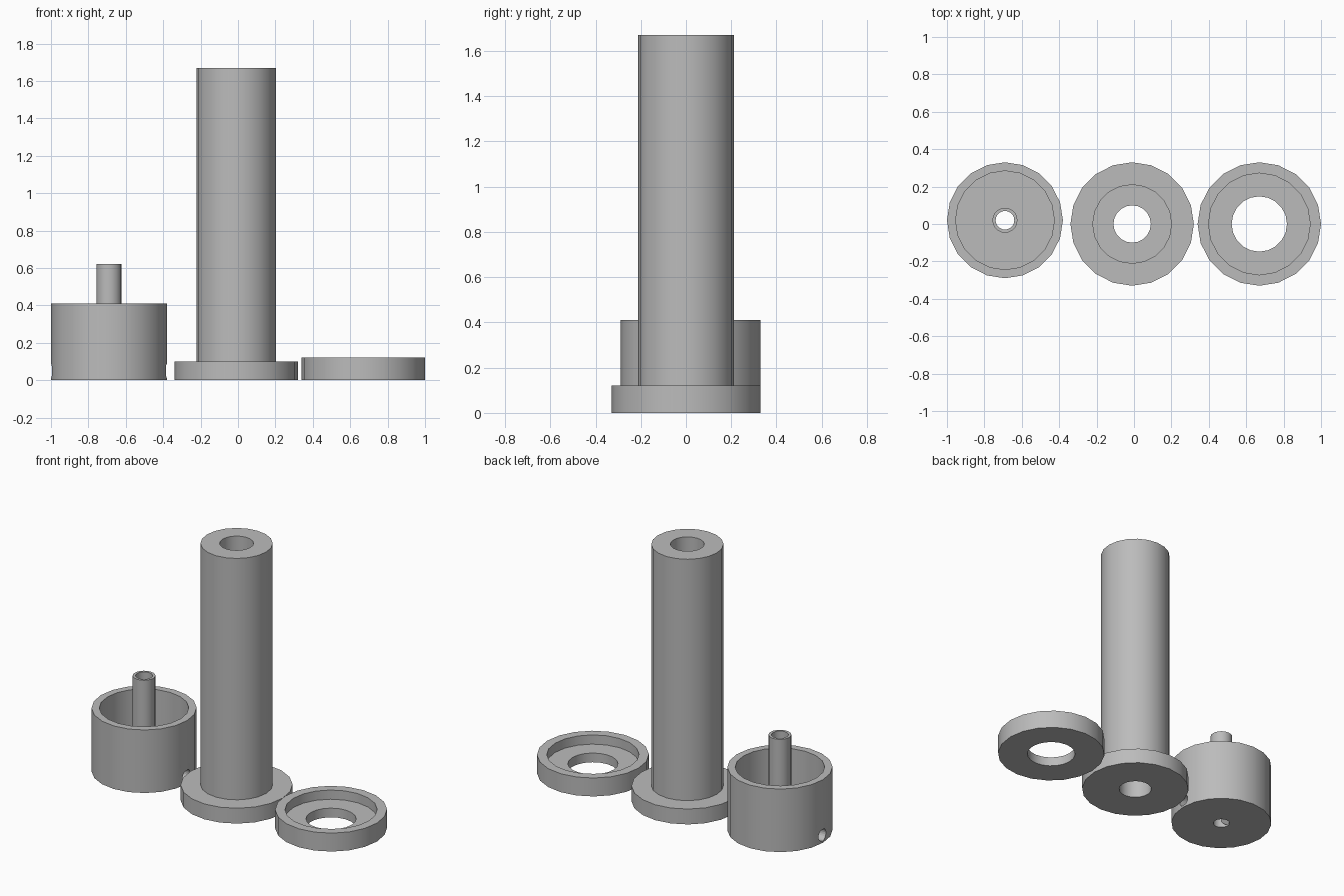
import bpy, bmesh, math
from mathutils import Matrix

cube = bpy.data.objects.get("Cube")
if cube:
    bpy.data.objects.remove(cube, do_unlink=True)

SIDES = 20

grey = bpy.data.materials.new("plain grey")
grey.use_nodes = True
grey.diffuse_color = (0.5, 0.5, 0.5, 1)
grey.node_tree.nodes["Principled BSDF"].inputs["Base Color"].default_value = (0.5, 0.5, 0.5, 1)


def finish(name, bm, location):
    bmesh.ops.recalc_face_normals(bm, faces=bm.faces)
    mesh = bpy.data.meshes.new(name)
    bm.to_mesh(mesh)
    bm.free()
    mesh.materials.append(grey)
    obj = bpy.data.objects.new(name, mesh)
    obj.location = location
    bpy.context.collection.objects.link(obj)
    return obj


def turned(name, profile, location):
    """Spin a closed (radius, height) outline into a hollow round part."""
    bm = bmesh.new()
    rings = []
    for r, z in profile:
        rings.append([bm.verts.new((r * math.cos(a), r * math.sin(a), z))
                      for a in (math.tau * i / SIDES for i in range(SIDES))])
    for k, ring in enumerate(rings):
        above = rings[(k + 1) % len(rings)]
        for i in range(SIDES):
            j = (i + 1) % SIDES
            bm.faces.new((ring[i], ring[j], above[j], above[i]))
    return finish(name, bm, location)


def smooth(obj):
    bpy.ops.object.select_all(action="DESELECT")
    obj.select_set(True)
    bpy.context.view_layer.objects.active = obj
    bpy.ops.object.shade_smooth_by_angle(angle=math.radians(35))


# Tall hollow column on a round flange
column = turned("flanged_column", [
    (0.10, 0), (0.33, 0), (0.33, 0.10), (0.213, 0.10), (0.213, 1.67), (0.10, 1.67)],
    (-0.01, 0, 0))

# Shallow ring cap with a stepped recess
cap = turned("ring_cap", [
    (0.148, 0), (0.33, 0), (0.33, 0.12), (0.272, 0.12), (0.272, 0.06), (0.148, 0.06)],
    (0.67, 0, 0))

# Open cup with a central tube
cup = turned("cup_with_tube", [
    (0.05, 0), (0.31, 0), (0.31, 0.41), (0.264, 0.41), (0.264, 0.10),
    (0.067, 0.10), (0.067, 0.62), (0.05, 0.62)],
    (-0.69, 0.02, 0))

# Cross channel drilled through the cup floor
bm = bmesh.new()
bmesh.ops.create_cone(bm, cap_ends=True, segments=SIDES, radius1=0.038, radius2=0.038,
                      depth=0.8, matrix=Matrix.Rotation(math.pi / 2, 4, "Y"))
drill = finish("channel_cutter", bm, (-0.69, 0.02, 0.05))
drill.hide_render = True
drill.hide_viewport = True
cut = cup.modifiers.new("cross channel", "BOOLEAN")
cut.operation = "DIFFERENCE"
cut.solver = "EXACT"
cut.object = drill

for part in (column, cap, cup):
    smooth(part)
